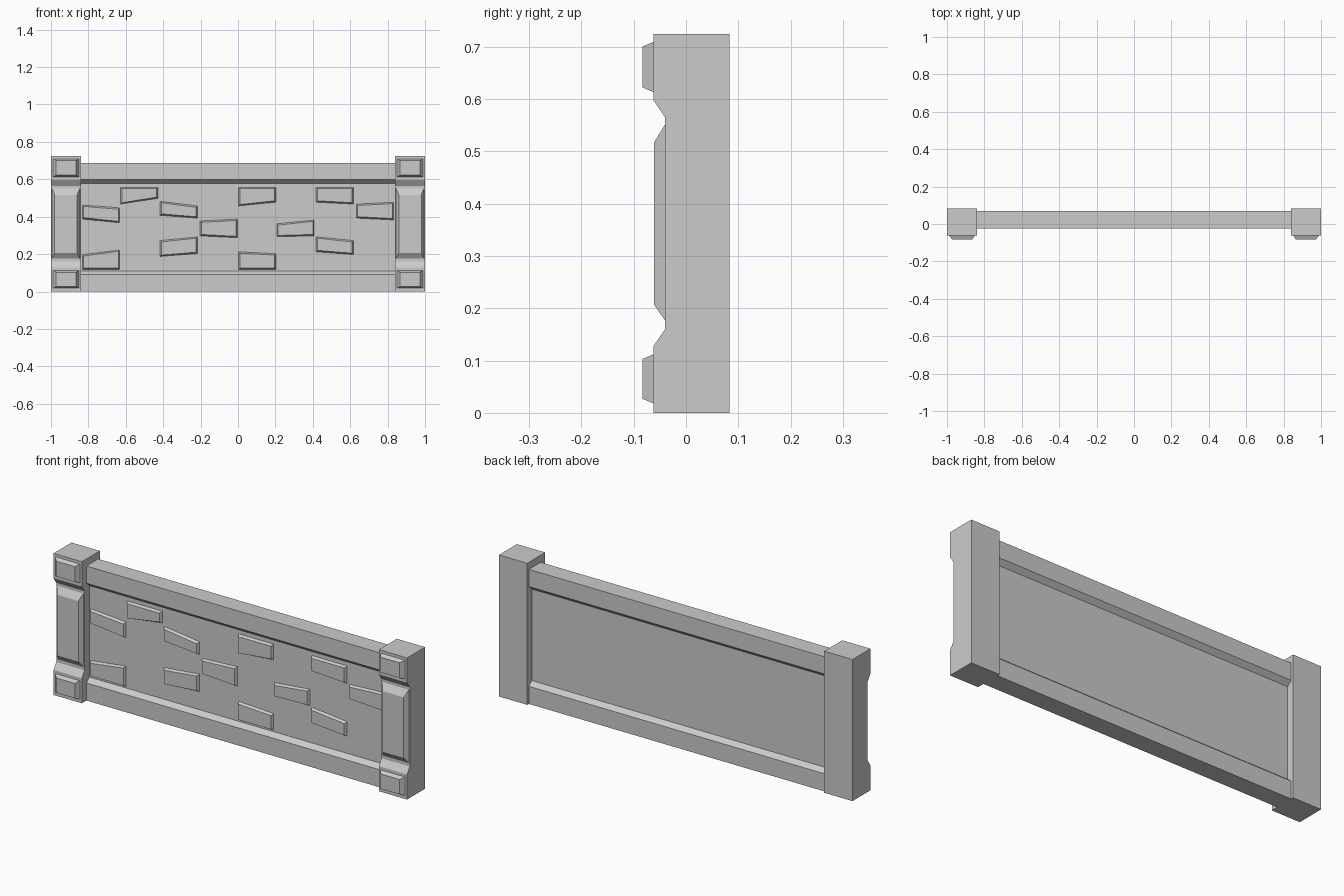
import bpy, bmesh

if "Cube" in bpy.data.objects:
    bpy.data.objects.remove(bpy.data.objects["Cube"])


def make_object(name, verts, faces):
    mesh = bpy.data.meshes.new(name)
    bm = bmesh.new()
    vs = [bm.verts.new(v) for v in verts]
    for f in faces:
        bm.faces.new([vs[i] for i in f])
    bmesh.ops.recalc_face_normals(bm, faces=bm.faces)
    bm.to_mesh(mesh)
    bm.free()
    ob = bpy.data.objects.new(name, mesh)
    bpy.context.collection.objects.link(ob)
    return ob


def extrude_profile(name, profile, x0, x1):
    """Sweep a (y, z) profile along x."""
    n = len(profile)
    verts = [(x, y, z) for x in (x0, x1) for y, z in profile]
    faces = [tuple(range(n)), tuple(range(n, 2 * n))]
    faces += [(i, (i + 1) % n, n + (i + 1) % n, n + i) for i in range(n)]
    return make_object(name, verts, faces)


def raised_block(name, back, front, y0, y1):
    """Join a back outline of (x, z) points to a smaller front outline."""
    n = len(back)
    verts = [(x, y0, z) for x, z in back] + [(x, y1, z) for x, z in front]
    faces = [tuple(range(n)), tuple(range(n, 2 * n))]
    faces += [(i, (i + 1) % n, n + (i + 1) % n, n + i) for i in range(n)]
    return make_object(name, verts, faces)


def rect(x0, x1, z0, z1):
    return [(x0, z0), (x1, z0), (x1, z1), (x0, z1)]


# Wall: thick rails at top and bottom, recessed panel on both faces
extrude_profile("wall", [
    (-0.025, 0), (-0.025, 0.09), (0, 0.11), (0, 0.578), (-0.025, 0.60),
    (-0.025, 0.688), (0.07, 0.688), (0.07, 0.60), (0.046, 0.578),
    (0.046, 0.11), (0.07, 0.09), (0.07, 0)], -0.85, 0.85)

# Bricks: left x, then z at top left, top right, bottom right, bottom left
bricks = [
    (-0.835, .465, .45, .365, .385), (-0.63, .56, .56, .495, .465),
    (-0.42, .485, .46, .39, .405), (-0.42, .275, .295, .20, .185),
    (-0.835, .20, .225, .115, .115), (-0.205, .38, .39, .285, .295),
    (0.0, .56, .56, .475, .455), (0.0, .215, .205, .115, .115),
    (0.205, .365, .385, .295, .29), (0.415, .56, .56, .465, .475),
    (0.415, .295, .275, .195, .21), (0.63, .47, .48, .38, .39)]
for x, tl, tr, br, bl in bricks:
    w, e = 0.205, 0.01
    raised_block("brick",
                 [(x, bl), (x + w, br), (x + w, tr), (x, tl)],
                 [(x + e, bl + e), (x + w - e, br + e),
                  (x + w - e, tr - e), (x + e, tl - e)], 0.005, -0.013)

# Posts with notched front, corner blocks and a bevelled centre panel
for s in (-1, 1):
    extrude_profile("post", [
        (-0.062, 0), (-0.062, 0.128), (-0.04, 0.16), (-0.04, 0.565),
        (-0.062, 0.597), (-0.062, 0.724), (0.083, 0.724), (0.083, 0)],
        s * 0.84, s * 1.0)
    for z0, z1 in ((0.017, 0.113), (0.612, 0.71)):
        raised_block("post_block",
                     rect(s * 0.85, s * 0.99, z0, z1),
                     rect(s * 0.865, s * 0.972, z0 + 0.01, z1 - 0.01),
                     -0.06, -0.083)
    raised_block("post_panel",
                 rect(s * 0.845, s * 0.995, 0.175, 0.553),
                 rect(s * 0.86, s * 0.98, 0.207, 0.517), -0.039, -0.061)
